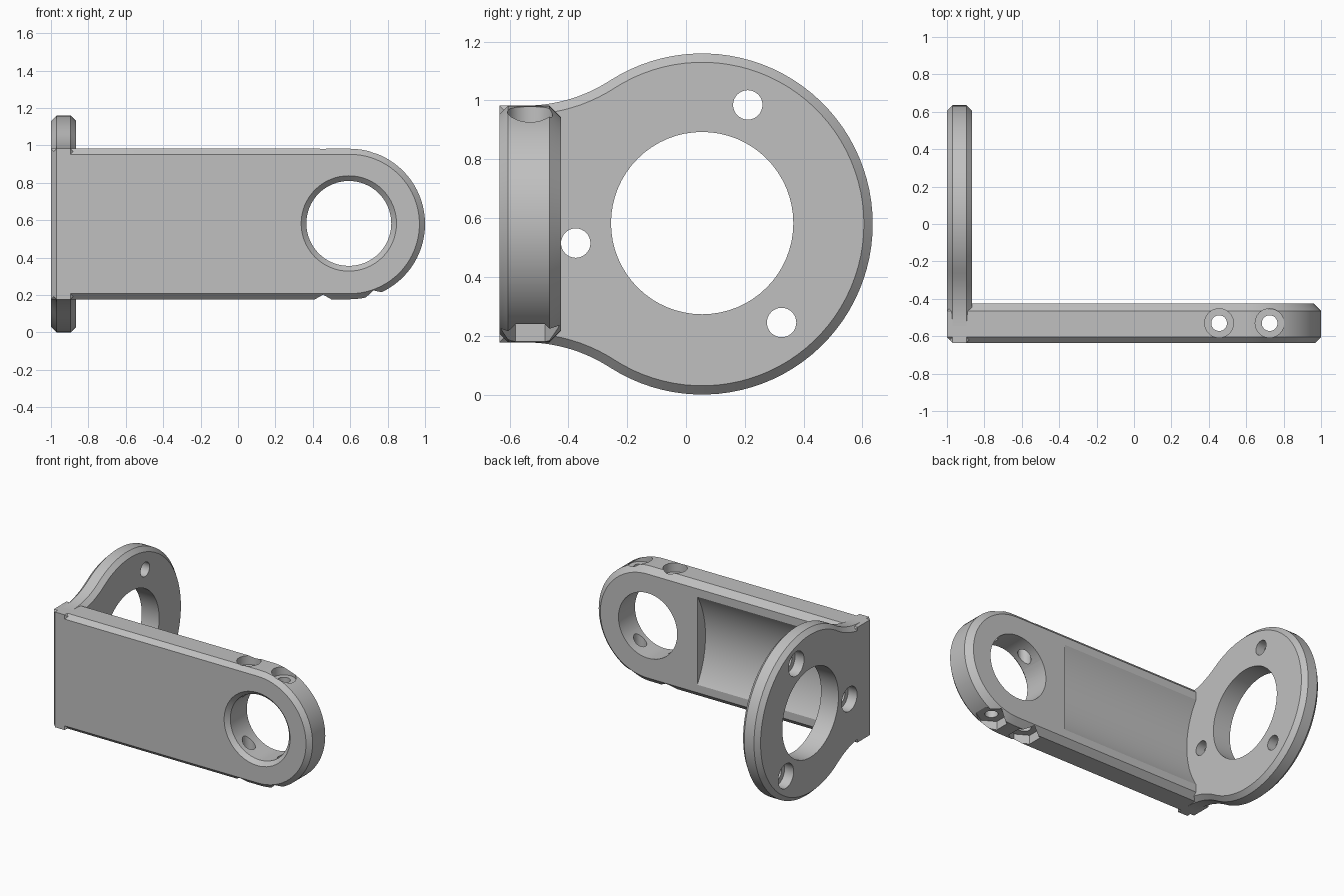
import bpy, bmesh, math
from mathutils import Matrix, Vector

if "Cube" in bpy.data.objects:
    bpy.data.objects.remove(bpy.data.objects["Cube"], do_unlink=True)

grey = bpy.data.materials.new("light_grey")
grey.use_nodes = True
COLOR = (0.53, 0.53, 0.53, 1)
grey.diffuse_color = COLOR
grey.node_tree.nodes["Principled BSDF"].inputs["Base Color"].default_value = COLOR

CZ = 0.58            # height of the arm and flange centre line
HALF = 0.4025        # half height of the arm
FRONT, BACK = -0.635, -0.425
AXES = {"x": Matrix.Rotation(math.pi / 2, 4, "Y"),
        "y": Matrix.Rotation(-math.pi / 2, 4, "X"),
        "z": Matrix.Identity(4)}


def make_object(name, bm):
    bmesh.ops.recalc_face_normals(bm, faces=bm.faces)
    mesh = bpy.data.meshes.new(name)
    bm.to_mesh(mesh)
    bm.free()
    mesh.materials.append(grey)
    obj = bpy.data.objects.new(name, mesh)
    bpy.context.collection.objects.link(obj)
    return obj


def arc(cx, cy, r, a0, a1, n):
    return [(cx + r * math.cos(a0 + (a1 - a0) * i / n),
             cy + r * math.sin(a0 + (a1 - a0) * i / n)) for i in range(n + 1)]


def inset(points, d):
    """Mitred inset of a counter-clockwise outline."""
    result = []
    for i, p in enumerate(points):
        p = Vector(p)
        a = (p - Vector(points[i - 1])).normalized()
        b = (Vector(points[(i + 1) % len(points)]) - p).normalized()
        na, nb = Vector((-a.y, a.x)), Vector((-b.y, b.x))
        result.append(p + (na + nb) * d / (1 + na.dot(nb)))
    return result


def chamfered_plate(name, outline, layers, place):
    """Stack inset copies of an outline; layers are (depth, inset)."""
    bm = bmesh.new()
    rings = [[bm.verts.new(place(u, v, depth)) for u, v in inset(outline, d)]
             for depth, d in layers]
    n = len(outline)
    for lo, hi in zip(rings, rings[1:]):
        for i in range(n):
            j = (i + 1) % n
            bm.faces.new((lo[i], lo[j], hi[j], hi[i]))
    bm.faces.new(rings[0])
    bm.faces.new(rings[-1])
    return make_object(name, bm)


def boolean(target, other, operation):
    mod = target.modifiers.new("boolean", "BOOLEAN")
    mod.operation, mod.solver, mod.object = operation, "EXACT", other
    bpy.context.view_layer.objects.active = target
    bpy.ops.object.modifier_apply(modifier=mod.name)
    bpy.data.objects.remove(other, do_unlink=True)


def drill(target, axis, centre, start, end, r1, r2=None, sides=48):
    """Cut a round, conical or hexagonal hole along an axis."""
    k = "xyz".index(axis)
    pos = list(centre)
    pos.insert(k, (start + end) / 2)
    bm = bmesh.new()
    bmesh.ops.create_cone(bm, cap_ends=True, segments=sides, radius1=r1,
                          radius2=r1 if r2 is None else r2, depth=end - start,
                          matrix=Matrix.Translation(pos) @ AXES[axis])
    cutter = make_object("cutter", bm)
    cutter.hide_render = True
    boolean(target, cutter, "DIFFERENCE")


# Arm: long plate with one rounded end and chamfered rims
arm_outline = [(-1, CZ - HALF)] + arc(1 - HALF, CZ, HALF, -math.pi / 2, math.pi / 2, 40) \
    + [(-1, CZ + HALF)]
bracket = chamfered_plate("bracket", arm_outline,
                          [(FRONT, 0.03), (FRONT + 0.03, 0), (BACK - 0.04, 0), (BACK, 0.04)],
                          lambda u, v, d: (u, d, v))

# Cylindrical clearance recess in the back of the arm
drill(bracket, "x", (0.055, CZ), -0.9, 0.21, 0.57, sides=128)

# Bearing hole with a chamfered front rim
bore = (1 - HALF - 0.005, CZ + 0.003)
drill(bracket, "y", bore, -0.8, -0.3, 0.227, sides=64)
drill(bracket, "y", bore, FRONT - 0.01, FRONT + 0.03, 0.265, 0.225, sides=64)

# Clamp screws: shaft, head counterbore above and hexagonal nut pocket below
for x in (0.455, 0.725):
    drill(bracket, "z", (x, -0.53), 0.05, 1.1, 0.042, sides=32)
    drill(bracket, "z", (x, -0.53), 0.92, 1.1, 0.077)
    drill(bracket, "z", (x, -0.53), 0.05, 0.24, 0.1, sides=6)

# Flange: round disc blended into the arm by concave necks
DISC_Y, DISC_R, NECK_R = 0.055, 0.58, 0.53
rise = HALF + NECK_R
tilt = math.asin(rise / (DISC_R + NECK_R))
neck_y = DISC_Y - (DISC_R + NECK_R) * math.cos(tilt)
lower_neck = arc(neck_y, CZ - rise, NECK_R, math.pi / 2, tilt, 10)
upper_neck = arc(neck_y, CZ + rise, NECK_R, -tilt, -math.pi / 2, 10)
disc = arc(DISC_Y, CZ, DISC_R, tilt - math.pi, math.pi - tilt, 64)
flange_outline = [(FRONT, CZ - HALF)] + lower_neck + disc[1:-1] + upper_neck \
    + [(FRONT, CZ + HALF)]
flange = chamfered_plate("flange", flange_outline,
                         [(-1, 0.03), (-0.97, 0), (-0.895, 0), (-0.865, 0.03)],
                         lambda u, v, d: (d, u, v))
boolean(bracket, flange, "UNION")

# Flange opening and three counterbored mounting holes
drill(bracket, "x", (DISC_Y, CZ + 0.003), -1.1, -0.8, 0.31, sides=64)
for y, z in ((0.21, 0.985), (-0.375, 0.515), (0.325, 0.245)):
    drill(bracket, "x", (y, z), -1.1, -0.8, 0.05, sides=32)
    drill(bracket, "x", (y, z), -1.1, -0.93, 0.085)

# Smooth curved walls while keeping the chamfers crisp
bpy.ops.object.select_all(action="DESELECT")
bracket.select_set(True)
bpy.context.view_layer.objects.active = bracket
bpy.ops.object.shade_smooth_by_angle(angle=math.radians(25))
